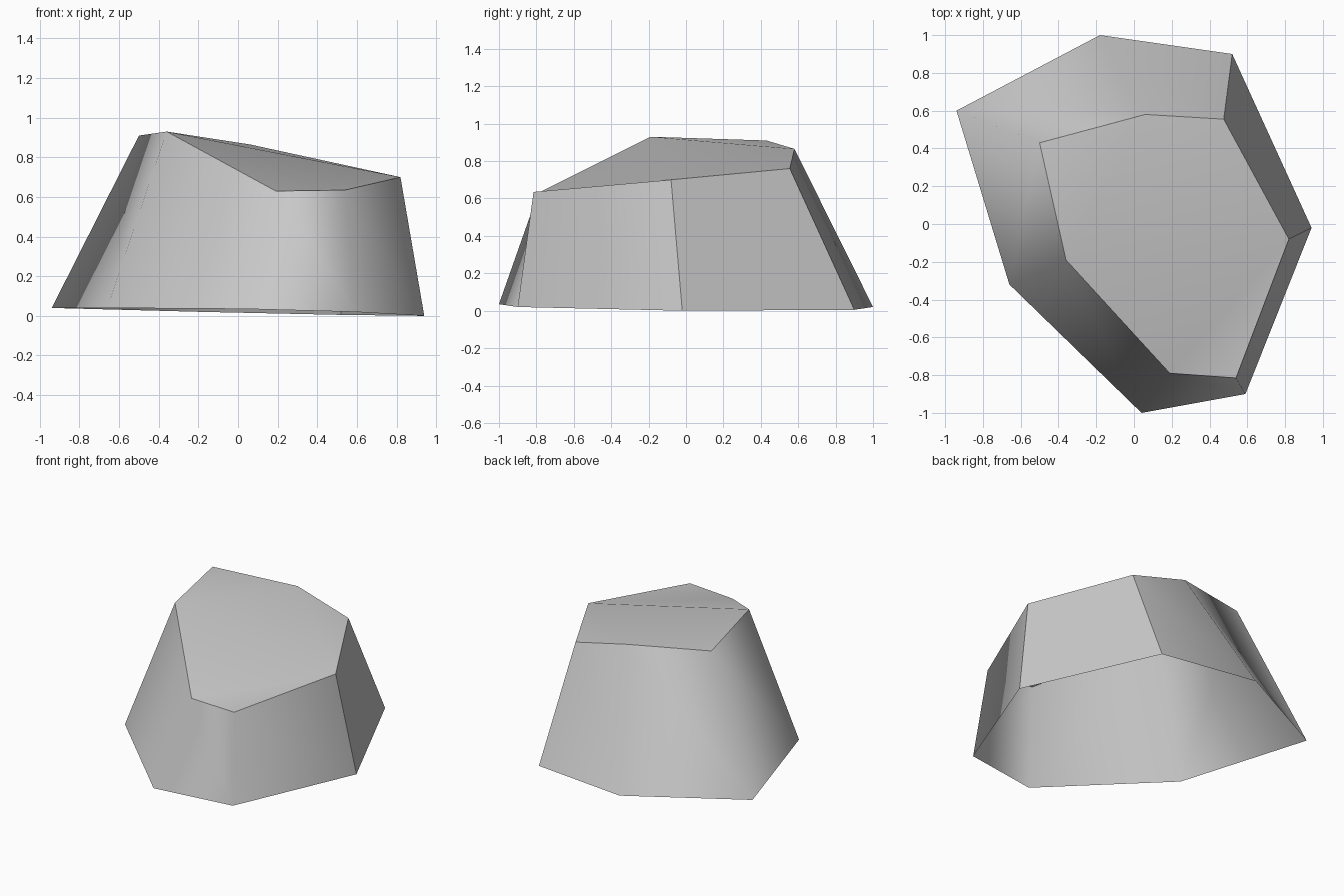
import bpy
import bmesh

default_cube = bpy.data.objects.get("Cube")
if default_cube:
    bpy.data.objects.remove(default_cube, do_unlink=True)

# One grey stone material
stone_grey = bpy.data.materials.new("stone_grey")
stone_grey.use_nodes = True
colour = (0.59, 0.59, 0.59, 1)
stone_grey.diffuse_color = colour
shader = next(node for node in stone_grey.node_tree.nodes if node.type == "BSDF_PRINCIPLED")
shader.inputs["Base Color"].default_value = colour
shader.inputs["Roughness"].default_value = 0.8

# Seven-sided outlines, clockwise from above, starting at the back right corner
base_outline = [(-.94, .6, .04), (-.18, 1, .02), (.52, .9, .005), (.94, -.02, 0),
                (.59, -.9, .02), (.04, -1, .035), (-.66, -.32, .04)]
crown_outline = [(-.5, .43, .91), (.06, .58, .865), (.475, .555, .76), (.82, -.08, .7),
                 (.54, -.815, .635), (.19, -.79, .63), (-.36, -.19, .93)]

bm = bmesh.new()
base = [bm.verts.new(point) for point in base_outline]
crown = [bm.verts.new(point) for point in crown_outline]
right_back, back, left_back, left, front_left, front, right_front = crown

# Sloping walls, open underneath
count = len(base)
walls = []
for i in range(count):
    j = (i + 1) % count
    walls.append(bm.faces.new((base[i], crown[i], crown[j], base[j])))

# Crown: a central facet with the corners falling away around it
for facet_corners in ((right_front, back, left),
                      (right_front, right_back, back),
                      (back, left_back, left),
                      (right_front, left, front),
                      (left, front_left, front)):
    bm.faces.new(facet_corners)
bmesh.ops.recalc_face_normals(bm, faces=bm.faces)

# Soft shading, with a hard rim and a hard-edged facet at the left back
for face in bm.faces:
    face.smooth = True
facet = walls[crown.index(left_back)]
for edge in bm.edges:
    on_wall = [face for face in edge.link_faces if face in walls]
    edge.smooth = len(on_wall) != 1 and facet not in on_wall

mesh = bpy.data.meshes.new("rock")
bm.to_mesh(mesh)
bm.free()
mesh.materials.append(stone_grey)
rock = bpy.data.objects.new("rock", mesh)
bpy.context.scene.collection.objects.link(rock)
